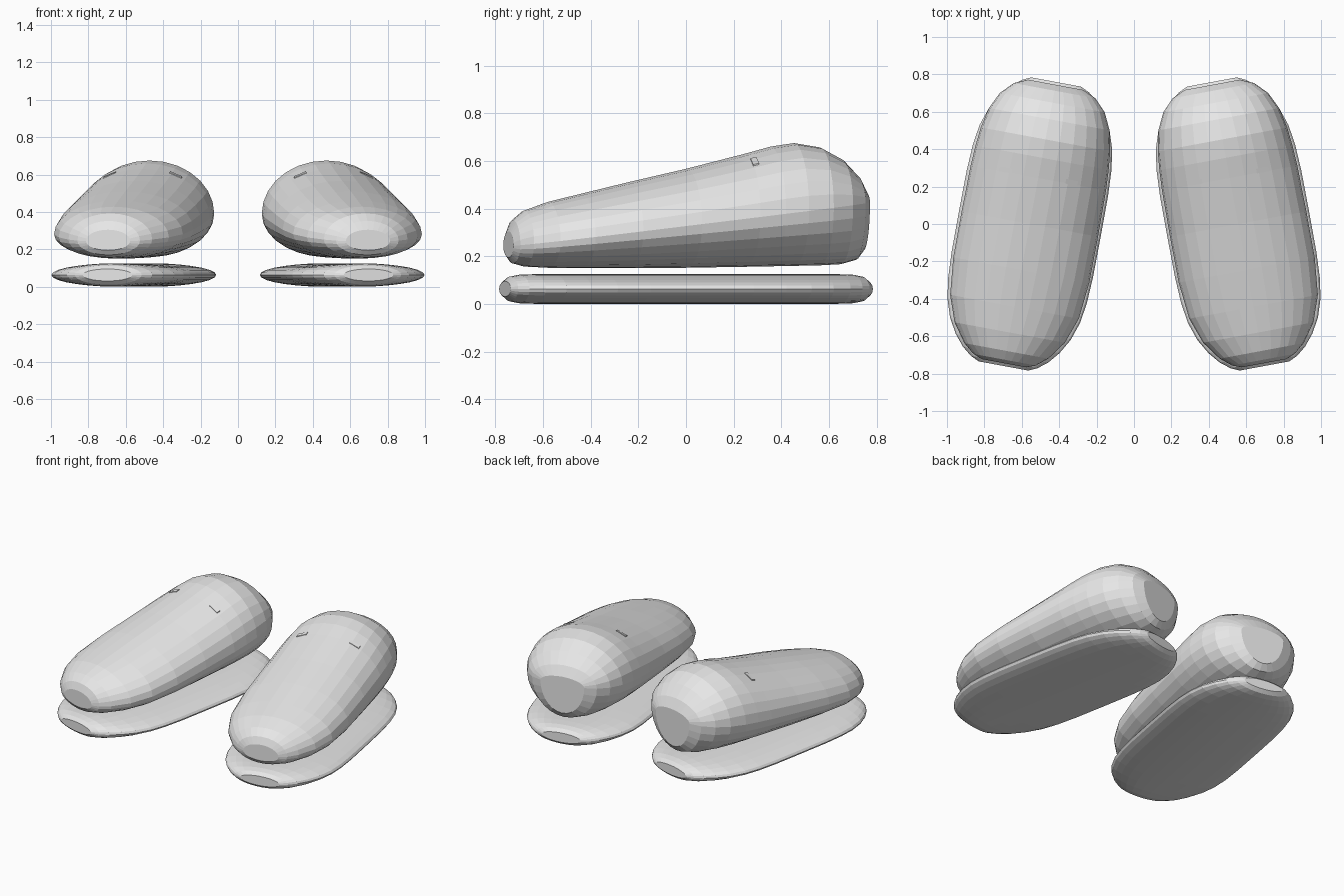
import bpy
import bmesh
import math

if "Cube" in bpy.data.objects:
    bpy.data.objects.remove(bpy.data.objects["Cube"])

SEG = 28                      # sides of each cross-section
YAW = math.radians(10.5)      # toes point outwards
OFFSET = 0.557                # distance of each shoe from the middle

grey = bpy.data.materials.new("light grey")
grey.diffuse_color = (0.8, 0.8, 0.8, 1)
grey.use_nodes = True
grey.node_tree.nodes["Principled BSDF"].inputs["Base Color"].default_value = grey.diffuse_color


def place(u, v, z):
    """Shoe coordinates (across, along, up) to the yawed right-hand shoe."""
    c, s = math.cos(YAW), math.sin(YAW)
    return (OFFSET + u * c - v * s, u * s + v * c, z)


def finish(bm, name):
    bmesh.ops.recalc_face_normals(bm, faces=bm.faces)
    mesh = bpy.data.meshes.new(name)
    bm.to_mesh(mesh)
    bm.free()
    mesh.materials.append(grey)
    obj = bpy.data.objects.new(name, mesh)
    bpy.context.collection.objects.link(obj)
    mirror = obj.modifiers.new("other_shoe", 'MIRROR')
    mirror.use_axis = (True, False, False)
    return obj


def loft(name, stations):
    """Skin elliptical rings: (along, half width, bottom, middle, top)."""
    bm = bmesh.new()
    rings = []
    for v, w, bottom, mid, top in stations:
        ring = []
        for i in range(SEG):
            a = 2 * math.pi * i / SEG
            h = top - mid if math.sin(a) > 0 else mid - bottom
            ring.append(bm.verts.new(place(w * math.cos(a), v, mid + h * math.sin(a))))
        rings.append(ring)
    for r0, r1 in zip(rings, rings[1:]):
        for i in range(SEG):
            j = (i + 1) % SEG
            bm.faces.new((r0[i], r0[j], r1[j], r1[i]))
    bm.faces.new(rings[0])
    bm.faces.new(rings[-1])
    return finish(bm, name)


# Sole: thin lens section, the same at toe and heel
half = [(0.0, 0.385, 0.062), (0.22, 0.384, 0.062), (0.36, 0.377, 0.062),
        (0.47, 0.361, 0.062), (0.57, 0.328, 0.062), (0.65, 0.282, 0.062),
        (0.71, 0.232, 0.060), (0.75, 0.182, 0.052), (0.772, 0.135, 0.032)]
outline = [(-v, w, h) for v, w, h in reversed(half[1:])] + half
loft("sole", [(v, w, 0.063 - h, 0.063, 0.063 + h) for v, w, h in outline])


# Upper: low at the toe, tall and round at the heel
def middle(v):
    return 0.335 + 0.12 * v


profile = [(-0.757, 0.12, 0.195, 0.305), (-0.738, 0.17, 0.170, 0.352),
           (-0.69, 0.228, 0.157, 0.392), (-0.59, 0.300, 0.152, 0.428),
           (-0.45, 0.350, 0.150, 0.462), (-0.25, 0.370, 0.150, 0.510),
           (0.0, 0.371, 0.152, 0.567), (0.25, 0.368, 0.156, 0.630),
           (0.36, 0.362, 0.158, 0.660), (0.46, 0.352, 0.160, 0.675),
           (0.57, 0.328, 0.162, 0.657), (0.66, 0.285, 0.167, 0.608),
           (0.725, 0.222, 0.185, 0.540), (0.757, 0.150, 0.225, 0.475)]
loft("upper", [(v, w, b, middle(v), t) for v, w, b, t in profile])


# Small tabs lying on the instep
def instep(u, v):
    top = 0.630 + 0.27 * (v - 0.25)
    return middle(v) + (top - middle(v)) * math.sqrt(1 - (u / 0.368) ** 2)


for side, name in ((-1, "inner_tab"), (1, "outer_tab")):
    bm = bmesh.new()
    bmesh.ops.create_cube(bm, size=1)
    for vert in bm.verts:
        u = side * 0.18 + vert.co.x * 0.065
        v = 0.26 + vert.co.y * 0.025
        vert.co = place(u, v, instep(u, v) + vert.co.z * 0.008)
    finish(bm, name)
